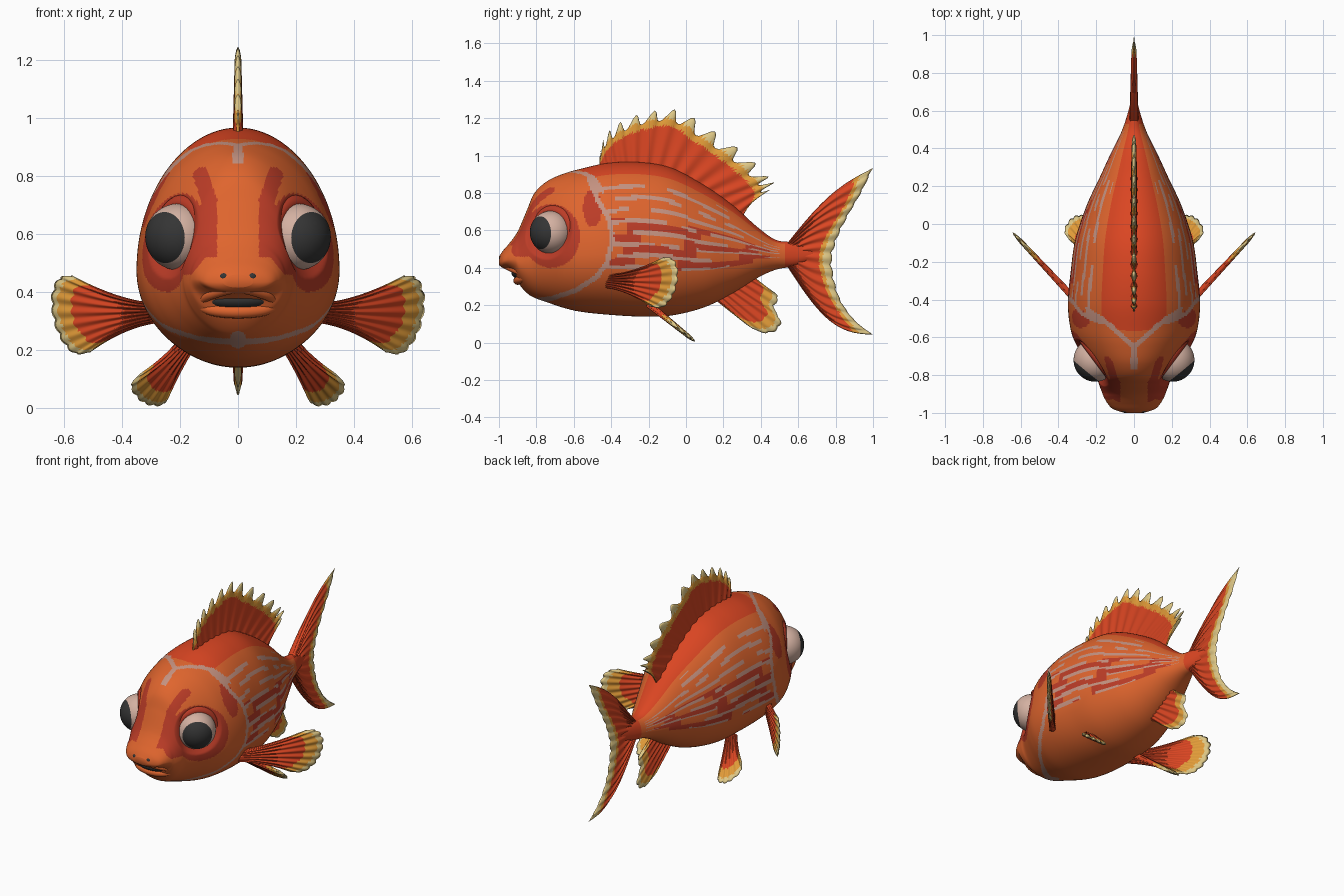
import bpy, bmesh, math
from mathutils import Vector as V

if "Cube" in bpy.data.objects:
    bpy.data.objects.remove(bpy.data.objects["Cube"])

# Flat colours
COLOURS = [("orange", (.74, .13, .027)), ("red_orange", (.70, .06, .016)), ("dark_red", (.50, .045, .02)),
           ("pale_stripe", (.56, .29, .22)), ("yellow", (.76, .33, .04)), ("cream", (.74, .58, .24)),
           ("eye_white", (.66, .44, .36)), ("black", (.035, .035, .035))]
MATS = []
for n, c in COLOURS:
    m = bpy.data.materials.new(n)
    m.diffuse_color = (*c, 1)
    m.use_nodes = True
    m.node_tree.nodes["Principled BSDF"].inputs["Base Color"].default_value = m.diffuse_color
    MATS.append(m)
ORANGE, RED, DARK, PALE, YELLOW, CREAM, WHITE, BLACK = range(8)


def spline(pts, s):
    """Smooth curve through points, s in 0..1."""
    n = len(pts) - 1
    i = min(int(s * n), n - 1)
    t = s * n - i
    p0, p1, p2, p3 = (V(pts[max(0, min(n, k))]) for k in (i - 1, i, i + 1, i + 2))
    return p1 + .5 * t * (p2 - p0 + t * (2 * p0 - 5 * p1 + 4 * p2 - p3 + t * (3 * (p1 - p2) + p3 - p0)))


def surface(name, point, nu, nv, colour, caps=False):
    """Smooth mesh from point(u, v); colour(u, v, centre) gives the material."""
    bm = bmesh.new()
    g = [[bm.verts.new(point(i / nu, j / nv)) for j in range(nv + 1)] for i in range(nu + 1)]
    for i in range(nu):
        for j in range(nv):
            f = bm.faces.new((g[i][j], g[i + 1][j], g[i + 1][j + 1], g[i][j + 1]))
            f.smooth = True
            f.material_index = colour((i + .5) / nu, (j + .5) / nv, f.calc_center_median())
    bmesh.ops.remove_doubles(bm, verts=bm.verts, dist=1e-5)
    if caps:
        bmesh.ops.holes_fill(bm, edges=[e for e in bm.edges if e.is_boundary], sides=0)
    bmesh.ops.recalc_face_normals(bm, faces=bm.faces)
    me = bpy.data.meshes.new(name)
    bm.to_mesh(me)
    bm.free()
    for m in MATS:
        me.materials.append(m)
    ob = bpy.data.objects.new(name, me)
    bpy.context.collection.objects.link(ob)
    return ob


# Body: stations of (y, top, bottom, half width)
BODY = [(-1, .46, .415, .05), (-.98, .49, .40, .11), (-.95, .525, .39, .14), (-.915, .57, .36, .16),
        (-.89, .615, .31, .17), (-.85, .71, .265, .185), (-.81, .80, .24, .20), (-.74, .865, .215, .245),
        (-.65, .905, .185, .30), (-.56, .93, .165, .335), (-.42, .96, .15, .35), (-.25, .965, .14, .335),
        (-.08, .935, .145, .31), (.1, .84, .19, .25), (.25, .735, .265, .18), (.38, .62, .345, .12),
        (.48, .55, .39, .07), (.58, .535, .41, .035), (.68, .50, .45, .01)]
EYE = V((.205, -.72, .59))


def body_point(s, a):
    y, top, bot, w = spline(BODY, s)
    mid = bot + .4 * (top - bot)
    t = a * 2 * math.pi
    h = top - mid if math.sin(t) > 0 else mid - bot
    p = V((w * math.cos(t), y, mid + h * math.sin(t)))
    d = (V((abs(p.x), p.y, p.z)) - EYE).length / .15
    if d < 1:                                   # shallow eye socket
        p.x *= 1 - .25 * (1 - d * d)
    return p


def near(path, a, b, width):
    q = V((a, b))
    for p0, p1 in zip(path, path[1:]):
        p0, e = V(p0), V(p1) - V(p0)
        t = max(0, min(1, (q - p0).dot(e) / e.length_squared))
        if (q - p0 - e * t).length < width:
            return True
    return False


GILL = [(-.52, .88), (-.47, .76), (-.41, .66), (-.395, .55), (-.42, .43), (-.48, .35), (-.59, .28), (-.72, .235), (-.82, .225)]
CROWN = [(0, -.65), (.17, -.5), (.32, -.42)]


def body_colour(s, a, c):
    x, y, z = abs(c.x), c.y, c.z
    top, bot = spline(BODY, s)[1:3]
    u = (z - bot) / (top - bot)
    # pale head lines and chin spot
    if y < -.38 and near(GILL, y, z, .013):
        return PALE
    if z > .8 and (near(CROWN, x, y, .013) or (x < .018 and -.77 < y < -.64)):
        return PALE
    if y < -.6 and math.hypot(x, z - .235) < .03:
        return PALE
    # head with dark patches around the eyes
    if y < -.4 - 1.3 * (z - .57) ** 2:
        eye = math.hypot((y - EYE.y) / .9, z - EYE.z + .02)
        spur = y < -.7 and abs(x - .1 - .35 * max(0, z - .72)) < .028 and .52 < z < .83
        inner = y < -.7 and x > .08 + max(0, .56 - z) * .8 and .46 < z < .70
        patch = ((y + .5) / .05) ** 2 + ((z - .72) / .1) ** 2 < 1
        return DARK if (eye < .17 and x > .12) or spur or inner or patch else ORANGE
    # back and tail root
    if u > .92 or y > .53:
        return RED
    # broken stripes along the flank
    if .3 < u < .9:
        k, f = divmod((u - .3) / .075 + .12 * math.sin(9 * y), 1)
        gap = math.sin(12 * y + 2.7 * k) + .5 * math.sin(29 * y + 5 * k)
        if f < .37 and gap > -.7 and y < (.5 if .4 < u < .78 else .23):
            return PALE
        if u < .64 and y < .45 and math.sin(10 * y + 3 * k) > -.4:
            return DARK
    return ORANGE


surface("body", body_point, 288, 232, body_colour, caps=True)


def fin(name, root, tip, place, normal, rays, jag, cream, yellow, thick=.014, sharp=1, bow=(0, 0), pinch=1, sweep=0):
    """Ribbed fan between a root line and a tip line, drawn in a plane and placed in 3D."""
    normal = V(normal).normalized()
    mid_r, mid_t = spline(root, .5), spline(tip, .5)

    def ends(s):
        r, t = spline(root, s), spline(tip, s)
        spike = jag * abs(math.cos(math.pi * s * rays)) ** sharp
        return r, t, (t - r).length, spike

    def point(s, w):
        v = 1 - abs(2 * w - 1)
        r, t, length, spike = ends(s)
        p = r + (t - r) * v * (1 + spike / length)
        p += ((t - mid_t) - (r - mid_r)) * (v ** pinch - v)
        p.x += sweep * spike * v ** 3
        p.y += (bow[0] * max(0, 1 - 2 * s) - bow[1] * max(0, 2 * s - 1)) * math.sin(math.pi * v)
        h = thick * (1 - .45 * v) * (1 + .35 * math.cos(2 * math.pi * rays * s))
        h *= min(1, 12 * s, 12 * (1 - s)) ** .5 * min(1, 8 * (1 - v)) ** .5
        return place(p.x, p.y) + normal * h * (1 if w > .5 else -1)

    def colour(s, w, c):
        v = 1 - abs(2 * w - 1)
        r, t, length, spike = ends(s)
        d = length - v * (length + spike)
        d /= 1 + 1.3 * abs(2 * s - 1) ** 6 if bow[0] else 1
        d -= .02 * s if sweep else 0            # wider edge towards the rear of the dorsal
        return CREAM if d < cream else YELLOW if d < yellow else RED

    surface(name, point, rays * 8, 56, colour)


def upright(y, z):
    return V((0, y, z))


# Fins on the centre line
fin("dorsal_fin", [(-.46, .9), (-.3, .93), (-.1, .89), (.1, .79), (.29, .65)],
    [(-.465, .97), (-.43, 1.05), (-.35, 1.12), (-.22, 1.17), (-.07, 1.18), (.08, 1.09), (.24, .98), (.36, .87), (.40, .81), (.33, .725)],
    upright, (1, 0, 0), 14, .065, -.022, .022, sharp=2.5, sweep=.25)
fin("tail_fin", [(.54, .53), (.54, .47), (.54, .41)],
    [(.99, .925), (.93, .8), (.86, .68), (.80, .56), (.77, .45), (.785, .33), (.825, .22), (.9, .12), (.99, .05)],
    upright, (1, 0, 0), 14, .012, .038, .06, thick=.018, bow=(.055, .11))
fin("anal_fin", [(.13, .25), (.22, .3), (.34, .37)],
    [(.23, .17), (.36, .075), (.45, .06), (.5, .11), (.465, .19), (.485, .25), (.43, .3)],
    upright, (1, 0, 0), 8, .012, .025, .08)


def ellipsoid(name, centre, axis, size, colour):
    """Ellipsoid whose pole points along axis; size is (side, up, along)."""
    ax = V(axis).normalized()
    side = ax.cross(V((0, 0, 1))).normalized()
    up = side.cross(ax)

    def point(u, v):
        a, b = math.pi * u, 2 * math.pi * v
        return V(centre) + side * size[0] * math.sin(a) * math.cos(b) + up * size[1] * math.sin(a) * math.sin(b) + ax * size[2] * math.cos(a)
    surface(name, point, 36, 48, colour)


def tube(name, path, radius, colour):
    """Tapered tube along a path."""
    def point(s, a):
        p = spline(path, s)
        d = (spline(path, min(1, s + .01)) - spline(path, max(0, s - .01))).normalized()
        n = d.cross(V((0, 0, 1))).normalized()
        r = radius * max(.02, math.sin(math.pi * s)) ** .4
        return p + r * (n * math.cos(2 * math.pi * a) + n.cross(d) * math.sin(2 * math.pi * a))
    surface(name, point, 40, 16, lambda u, v, c: colour, caps=True)


# Mouth and lips
ellipsoid("mouth", (0, -.875, .373), (0, -1, 0), (.115, .036, .058), lambda u, v, c: BLACK)
tube("upper_lip", [(-.14, -.86, .36), (-.09, -.925, .393), (0, -.965, .416), (.09, -.925, .393), (.14, -.86, .36)], .021, ORANGE)
tube("lower_lip", [(-.14, -.85, .355), (-.09, -.885, .338), (0, -.90, .332), (.09, -.885, .338), (.14, -.85, .355)], .023, ORANGE)

# Paired parts
for sx, tag in ((1, "right"), (-1, "left")):
    def mirror(x, y, z, sx=sx):
        return V((sx * x, y, z))

    # Eye with pupil cap, and the lid ring around it
    ellipsoid("eye_" + tag, mirror(*EYE), mirror(.63, -.77, -.03), (.115, .115, .115),
              lambda u, v, c: BLACK if u < .29 else WHITE)
    ax, flat = mirror(.8, -.6, 0), mirror(.6, .8, 0)

    def lid(u, v):
        a, b = 2 * math.pi * u, 2 * math.pi * v
        out = flat * math.cos(a) + V((0, 0, 1)) * math.sin(a)
        return mirror(*EYE) - ax * .02 + out * (.116 + .03 * math.cos(b)) + ax * .03 * math.sin(b)
    surface("eyelid_" + tag, lid, 64, 16, lambda u, v, c: DARK)

    ellipsoid("nostril_" + tag, mirror(.047, -.984, .452), (0, -1, 0), (.019, .015, .015), lambda u, v, c: BLACK)

    fin("pectoral_fin_" + tag, [(-.05, .365), (-.05, .33), (-.05, .29)],
        [(.34, .455), (.41, .445), (.445, .385), (.435, .305), (.395, .235), (.33, .19), (.25, .195)],
        lambda a, z: mirror(.33 + .69 * a, -.38 + .74 * a, z), mirror(.73, -.69, 0), 9, .012, .033, .10, pinch=1.4)
    fin("pelvic_fin_" + tag, [(.225, -.03), (.18, -.03), (.15, -.03)],
        [(.34, .12), (.365, .18), (.34, .25), (.3, .285), (.255, .28), (.235, .22)],
        lambda x, c: mirror(x, -.18 + .77 * c, .19 - .62 * c), (0, .62, .77), 7, .01, .025, .085, pinch=1.3)
